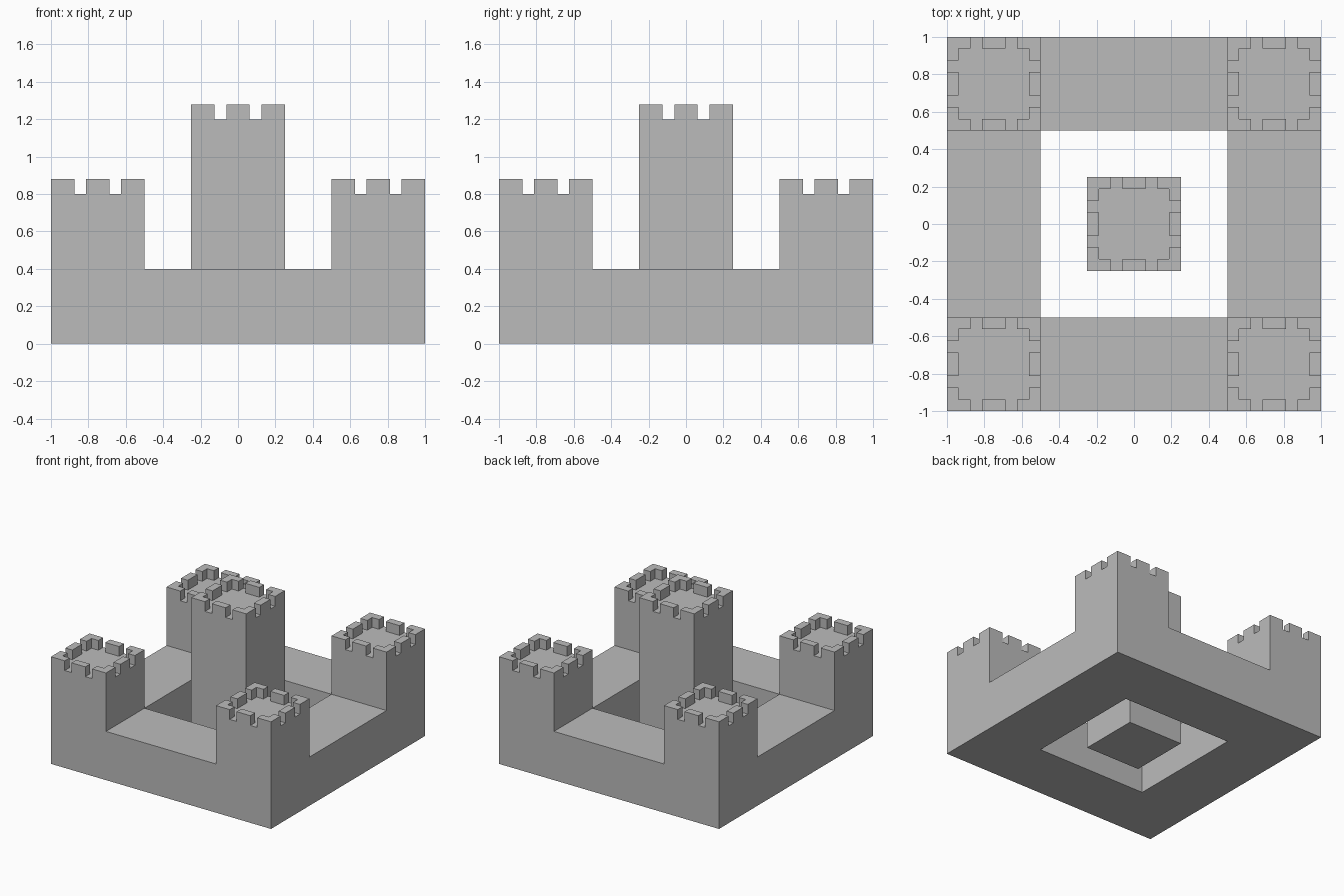
import bpy, bmesh, math
from mathutils import Vector

if "Cube" in bpy.data.objects:
    bpy.data.objects.remove(bpy.data.objects["Cube"], do_unlink=True)

# Single stone colour
stone = bpy.data.materials.new("grey_stone")
stone.use_nodes = True
colour = (0.5, 0.5, 0.5, 1)
stone.diffuse_color = colour
stone.node_tree.nodes["Principled BSDF"].inputs["Base Color"].default_value = colour

WALL_HEIGHT = 0.4
MERLON_HEIGHT = 0.08
TOWER_WIDTH = 0.5
CELLS = 8          # a tower top is divided into cells this many per side
GAPS = (2, 5)      # cells along each edge left open between merlons


def raise_faces(bm, faces, height):
    """Extrude a flat region straight up and return its raised faces."""
    geom = bmesh.ops.extrude_face_region(bm, geom=faces)["geom"]
    verts = [g for g in geom if isinstance(g, bmesh.types.BMVert)]
    bmesh.ops.translate(bm, verts=verts, vec=(0, 0, height))
    return [g for g in geom if isinstance(g, bmesh.types.BMFace)]


def finish(bm, name, location=(0, 0, 0)):
    bmesh.ops.dissolve_limit(bm, angle_limit=math.radians(1),
                             verts=bm.verts[:], edges=bm.edges[:])
    bmesh.ops.recalc_face_normals(bm, faces=bm.faces[:])
    mesh = bpy.data.meshes.new(name)
    bm.to_mesh(mesh)
    bm.free()
    mesh.materials.append(stone)
    obj = bpy.data.objects.new(name, mesh)
    obj.location = location
    bpy.context.collection.objects.link(obj)
    return obj


def square_prism(bm, cells, width, height):
    """Gridded square block; returns its top faces."""
    bmesh.ops.create_grid(bm, x_segments=cells, y_segments=cells, size=width / 2)
    return raise_faces(bm, bm.faces[:], height)


def tower(name, x, y, base, top):
    bm = bmesh.new()
    roof = square_prism(bm, CELLS, TOWER_WIDTH, top - base)

    # Merlons rise from the border cells, except at the gaps
    def is_merlon(face):
        c = face.calc_center_median()
        i, j = (int((v / TOWER_WIDTH + 0.5) * CELLS) for v in c.xy)
        on_border = i in (0, CELLS - 1) or j in (0, CELLS - 1)
        return on_border and i not in GAPS and j not in GAPS

    raise_faces(bm, [f for f in roof if is_merlon(f)], MERLON_HEIGHT)
    finish(bm, name, (x, y, base))


# Outer wall: a square ring, open courtyard in the middle
bm = bmesh.new()
bmesh.ops.create_grid(bm, x_segments=4, y_segments=4, size=1)
court = [f for f in bm.faces
         if max(abs(v) for v in f.calc_center_median().xy) < 0.5]
bmesh.ops.delete(bm, geom=court, context="FACES")
raise_faces(bm, bm.faces[:], WALL_HEIGHT)
finish(bm, "outer_wall")

# Corner towers standing on the wall
for side, x in (("left", 0.75), ("right", -0.75)):
    for end, y in (("front", -0.75), ("back", 0.75)):
        tower(f"{end}_{side}_tower", x, y, WALL_HEIGHT, 0.8)

# Central keep rising from the ground
tower("central_keep", 0, 0, 0, 1.2)
